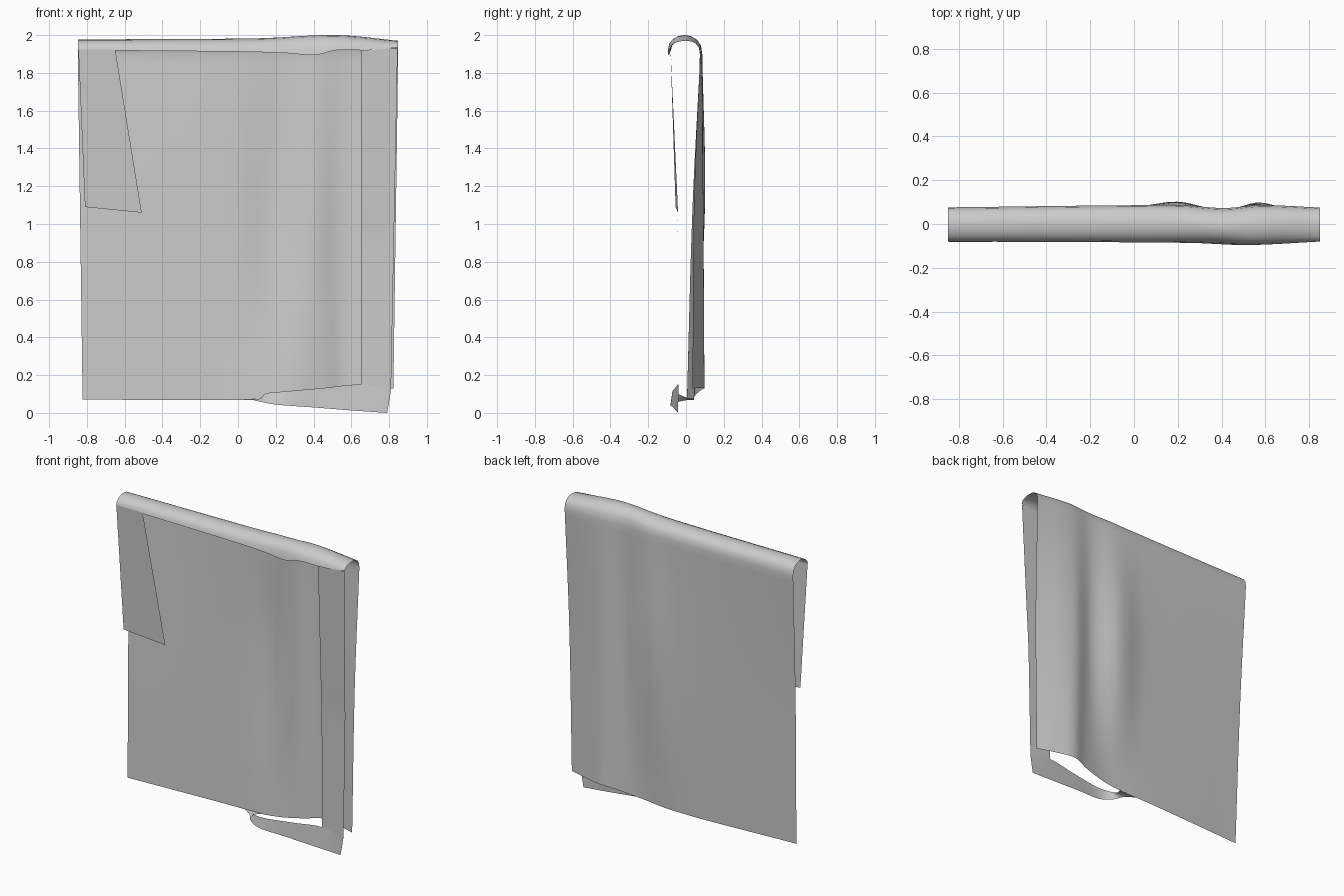
import bpy, bmesh, math

if "Cube" in bpy.data.objects:
    bpy.data.objects.remove(bpy.data.objects["Cube"])

cloth = bpy.data.materials.new("grey_cloth")
cloth.use_nodes = True
cloth.diffuse_color = (0.6, 0.6, 0.6, 1)
cloth.node_tree.nodes["Principled BSDF"].inputs["Base Color"].default_value = (0.6, 0.6, 0.6, 1)


def curve(keys):
    """Smooth function through (position, value) keys."""
    def slope(i):
        a, b = keys[max(i - 1, 0)], keys[min(i + 1, len(keys) - 1)]
        return (b[1] - a[1]) / (b[0] - a[0])

    def value(x):
        x = min(max(x, keys[0][0]), keys[-1][0])
        i = max(k for k in range(len(keys) - 1) if keys[k][0] <= x)
        (x0, y0), (x1, y1) = keys[i], keys[i + 1]
        w = x1 - x0
        t = (x - x0) / w
        return ((1 + 2 * t) * (1 - t) ** 2 * y0 + t * (1 - t) ** 2 * w * slope(i)
                + t * t * (3 - 2 * t) * y1 - t * t * (1 - t) * w * slope(i + 1))
    return value


def mix(a, b, t):
    return a + (b - a) * t


def surface(name, point, columns, rows):
    """Open cloth surface from point(u, v), with u and v in 0..1."""
    bm = bmesh.new()
    grid = [[bm.verts.new(point(i / columns, j / rows)) for j in range(rows + 1)]
            for i in range(columns + 1)]
    for i in range(columns):
        for j in range(rows):
            bm.faces.new((grid[i][j], grid[i][j + 1], grid[i + 1][j + 1], grid[i + 1][j]))
    mesh = bpy.data.meshes.new(name)
    bm.to_mesh(mesh)
    bm.free()
    mesh.materials.append(cloth)
    for face in mesh.polygons:
        face.use_smooth = True
    obj = bpy.data.objects.new(name, mesh)
    bpy.context.collection.objects.link(obj)


# Shape of the rounded top fold along its length
lip_y = curve([(-.85, -.08), (.25, -.086), (.52, -.096), (.85, -.08)])
lip_z = curve([(-.85, 1.92), (0, 1.912), (.25, 1.905), (.41, 1.895), (.52, 1.92), (.7, 1.92), (.85, 1.935)])
back_y = curve([(-.85, .076), (.2, .086), (.41, .073), (.58, .086), (.85, .075)])
top_z = curve([(-.85, 1.977), (.1, 1.983), (.52, 2.0), (.85, 1.97)])
# Ripples of the back panel at mid height and along the hem
mid_y = curve([(-.85, .034), (-.4, .056), (0, .074), (.2, .1), (.4, .062), (.57, .092), (.85, .042)])
hem_y = curve([(-.83, .005), (-.2, .038), (0, .043), (.28, .043), (.47, .07), (.58, .098), (.7, .075), (.85, .034)])
hem_z = curve([(-.83, .07), (.1, .07), (.28, .085), (.45, .11), (.57, .13), (.85, .13)])
FOLD = 0.16


def sheet(u, v):
    x = mix(-.848, .848, u)
    if v <= FOLD:
        # half-round fold from the front lip to the back
        a = math.pi * v / FOLD
        base = mix(lip_z(x), 1.9, v / FOLD)
        return (x, mix(lip_y(x), back_y(x), (1 - math.cos(a)) / 2),
                base + (top_z(x) - base) * math.sin(a) ** .85)
    # rippled back panel
    t = (v - FOLD) / (1 - FOLD)
    ripple = curve([(0, back_y(x)), (.45, mid_y(x)), (1, hem_y(x))])
    return (x * mix(1, .97, t), ripple(t), mix(1.9, hem_z(x), t))


surface("back_panel_and_top_fold", sheet, 68, 50)

# Short flap on the front
front_y = curve([(0, -.04), (.9, -.042), (1.1, -.05), (1.92, -.08)])


def flap(u, v):
    x = mix(mix(-.845, -.65, u), mix(-.81, -.51, u), v)
    z = mix(1.925, mix(1.09, 1.06, u), v)
    return (x, mix(-.082, mix(-.055, -.042, u), v), z)


surface("front_flap", flap, 6, 12)


# Long strip on the front
def strip(u, v):
    z = mix(1.93, mix(.15, .12, u), v)
    return (mix(.65, mix(.845, .81, v), u), front_y(z), z)


surface("front_strip", strip, 4, 24)


# Narrow lower band that turns back to meet the hem
def path(points):
    axes = [curve([(i / (len(points) - 1), p[k]) for i, p in enumerate(points)]) for k in range(3)]
    return lambda t: [axis(t) for axis in axes]


band_top = path([(.15, .042, .075), (.135, 0, .082), (.15, -.05, .104), (.25, -.072, .114),
                 (.45, -.058, .132), (.65, -.041, .15), (.81, -.04, .12)])
band_low = path([(.02, .043, .07), (.085, 0, .067), (.13, -.05, .056), (.22, -.082, .042),
                 (.4, -.068, .029), (.6, -.054, .013), (.79, -.042, 0)])


def band(u, v):
    return [mix(a, b, v) for a, b in zip(band_top(u), band_low(u))]


surface("lower_band", band, 36, 4)
